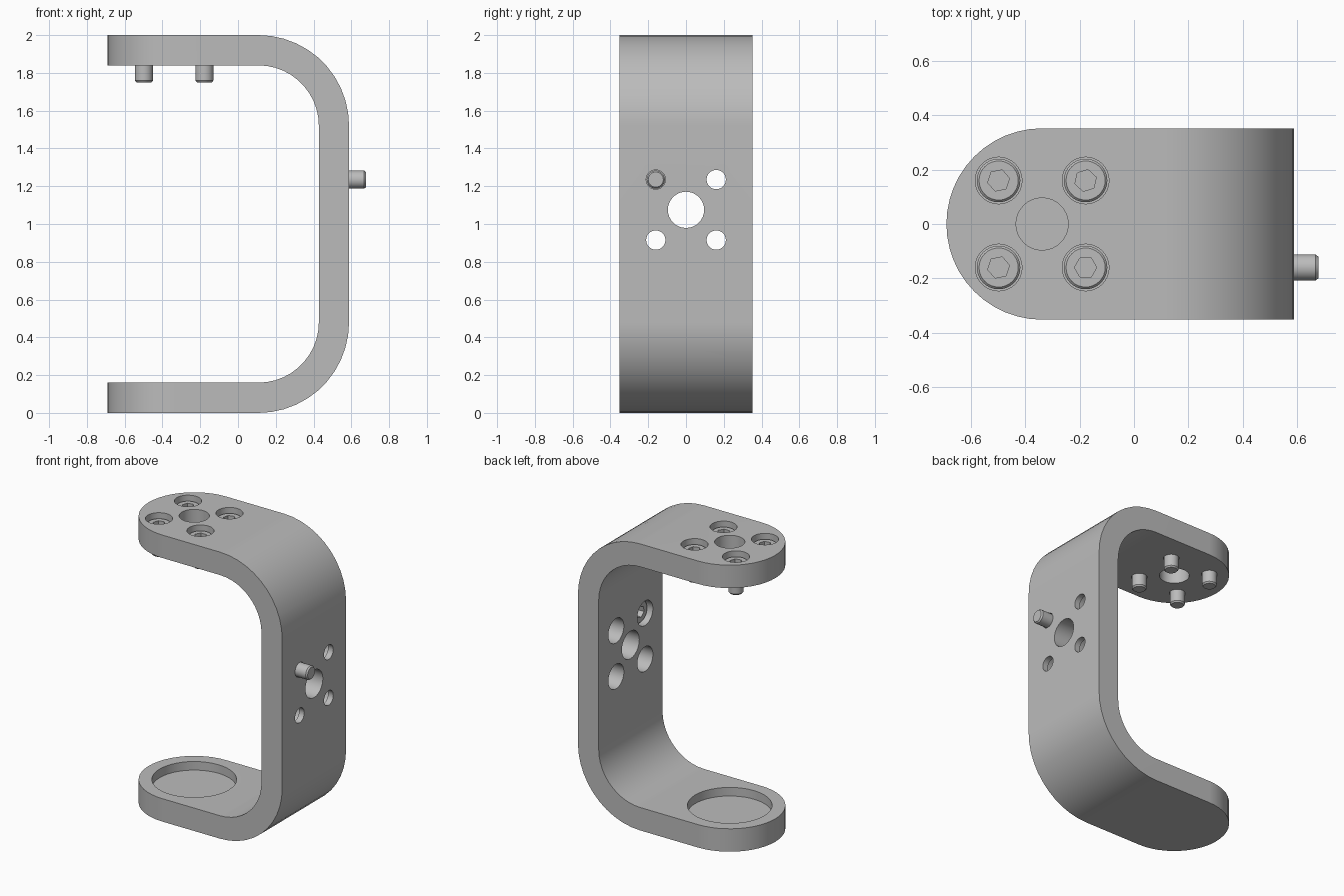
import bpy
import bmesh
from math import pi, sin, cos, radians
from mathutils import Matrix, Vector

cube = bpy.data.objects.get("Cube")
if cube:
    bpy.data.objects.remove(cube, do_unlink=True)

steel = bpy.data.materials.new("satin grey")
steel.use_nodes = True
GREY = (0.5, 0.5, 0.5, 1)
steel.diffuse_color = GREY
steel.node_tree.nodes["Principled BSDF"].inputs["Base Color"].default_value = GREY

TOP, WALL, HALF_W = 2.0, 0.16, 0.352
TIP_X, BACK_X, BEND = -0.338, 0.588, 0.48
PITCH = 0.16                       # half spacing of the screw pattern
SIDE_Z = 1.075


def make_object(name, bm, matrix=Matrix()):
    bmesh.ops.recalc_face_normals(bm, faces=bm.faces)
    mesh = bpy.data.meshes.new(name)
    bm.to_mesh(mesh)
    bm.free()
    mesh.materials.append(steel)
    obj = bpy.data.objects.new(name, mesh)
    obj.matrix_world = matrix
    bpy.context.collection.objects.link(obj)
    return obj


def prism(name, points, direction, matrix=Matrix()):
    """Extrude a closed outline along a direction."""
    bm = bmesh.new()
    face = bm.faces.new([bm.verts.new(p) for p in points])
    grown = bmesh.ops.extrude_face_region(bm, geom=[face])["geom"]
    bmesh.ops.translate(bm, vec=direction,
                        verts=[v for v in grown if isinstance(v, bmesh.types.BMVert)])
    return make_object(name, bm, matrix)


def lathe(name, profile, matrix, sides=32):
    """Closed turned solid from (radius, height) steps, listed top to bottom."""
    bm = bmesh.new()
    rings = [[bm.verts.new((r * cos(2 * pi * i / sides), r * sin(2 * pi * i / sides), z))
              for i in range(sides)] for r, z in profile]
    for a, b in zip(rings, rings[1:]):
        for i in range(sides):
            j = (i + 1) % sides
            bm.faces.new((a[i], b[i], b[j], a[j]))
    bm.faces.new(rings[0])
    bm.faces.new(rings[-1])
    return make_object(name, bm, matrix)


def carve(obj, cutter, operation="DIFFERENCE"):
    cutter.hide_render = True
    mod = obj.modifiers.new("cut", "BOOLEAN")
    mod.operation, mod.solver, mod.object = operation, "EXACT", cutter
    bpy.context.view_layer.objects.active = obj
    bpy.ops.object.modifier_apply(modifier=mod.name)
    bpy.data.objects.remove(cutter, do_unlink=True)


def finish(obj):
    bpy.ops.object.select_all(action="DESELECT")
    obj.select_set(True)
    bpy.context.view_layer.objects.active = obj
    bpy.ops.object.shade_smooth_by_angle(angle=radians(30))
    mod = obj.modifiers.new("even shading", "WEIGHTED_NORMAL")
    mod.keep_sharp = True


def arc(cx, cz, radius, start, end, steps=11):
    angles = [radians(start + (end - start) * i / steps) for i in range(steps + 1)]
    return [(cx + radius * cos(a), cz + radius * sin(a)) for a in angles]


# Bent strap: C-shaped section swept across the width
cx, low, high, inner = BACK_X - BEND, BEND, TOP - BEND, BEND - WALL
outline = ([(-1, 0)] + arc(cx, low, BEND, -90, 0) + arc(cx, high, BEND, 0, 90)
           + [(-1, TOP), (-1, TOP - WALL)]
           + arc(cx, high, inner, 90, 0) + arc(cx, low, inner, 0, -90) + [(-1, WALL)])
bracket = prism("bracket", [(x, -HALF_W, z) for x, z in outline], (0, 2 * HALF_W, 0))

# Rounded free ends of both arms
plan = [(1, -HALF_W), (1, HALF_W)] + arc(TIP_X, 0, HALF_W, 90, 270, 24)
carve(bracket, prism("plan_cutter", [(x, y, -1) for x, y in plan], (0, 0, 4)), "INTERSECT")

# Screw pattern frames: local z points out of the counterbored face
top_frame = Matrix.Translation((TIP_X, 0, TOP))
side_frame = Matrix.Translation((BACK_X - WALL, 0, SIDE_Z)) @ Matrix.Rotation(-pi / 2, 4, "Y")
corners = [(sx * PITCH, sy * PITCH) for sx in (-1, 1) for sy in (-1, 1)]

# Centre bores and stepped screw holes in the top arm and the back wall
for frame in (top_frame, side_frame):
    carve(bracket, lathe("bore_cutter", [(0.096, 0.1), (0.096, -0.3)], frame))
    for x, y in corners:
        place = frame @ Matrix.Translation((x, y, 0))
        carve(bracket, lathe("screw_hole_cutter",
                             [(0.086, 0.1), (0.086, -0.12), (0.051, -0.12), (0.051, -0.3)], place))

# Shallow round seat in the lower arm
seat = Matrix.Translation((TIP_X, 0, WALL))
carve(bracket, lathe("seat_cutter", [(0.268, 0.1), (0.268, -0.06)], seat, 48))
finish(bracket)


def socket_screw(name, place, spin):
    screw = lathe(name, [(0.072, -0.035), (0.08, -0.043), (0.08, -0.12), (0.048, -0.12),
                         (0.048, -0.24), (0.04, -0.25)], place)
    hexagon = [(0.041 * cos(spin + i * pi / 3), 0.041 * sin(spin + i * pi / 3), -0.085)
               for i in range(6)]
    carve(screw, prism("hex_cutter", hexagon, (0, 0, 0.1), place))
    finish(screw)


# Four screws in the top arm, one in the back wall
labels = ("front_outer", "back_outer", "front_inner", "back_inner")
for (x, y), label, spin in zip(corners, labels, (0.2, 0.2, 0, 0.3)):
    socket_screw("top_screw_" + label, top_frame @ Matrix.Translation((x, y, 0)), spin)
socket_screw("side_screw", side_frame @ Matrix.Translation((PITCH, -PITCH, 0)), 0.2)
